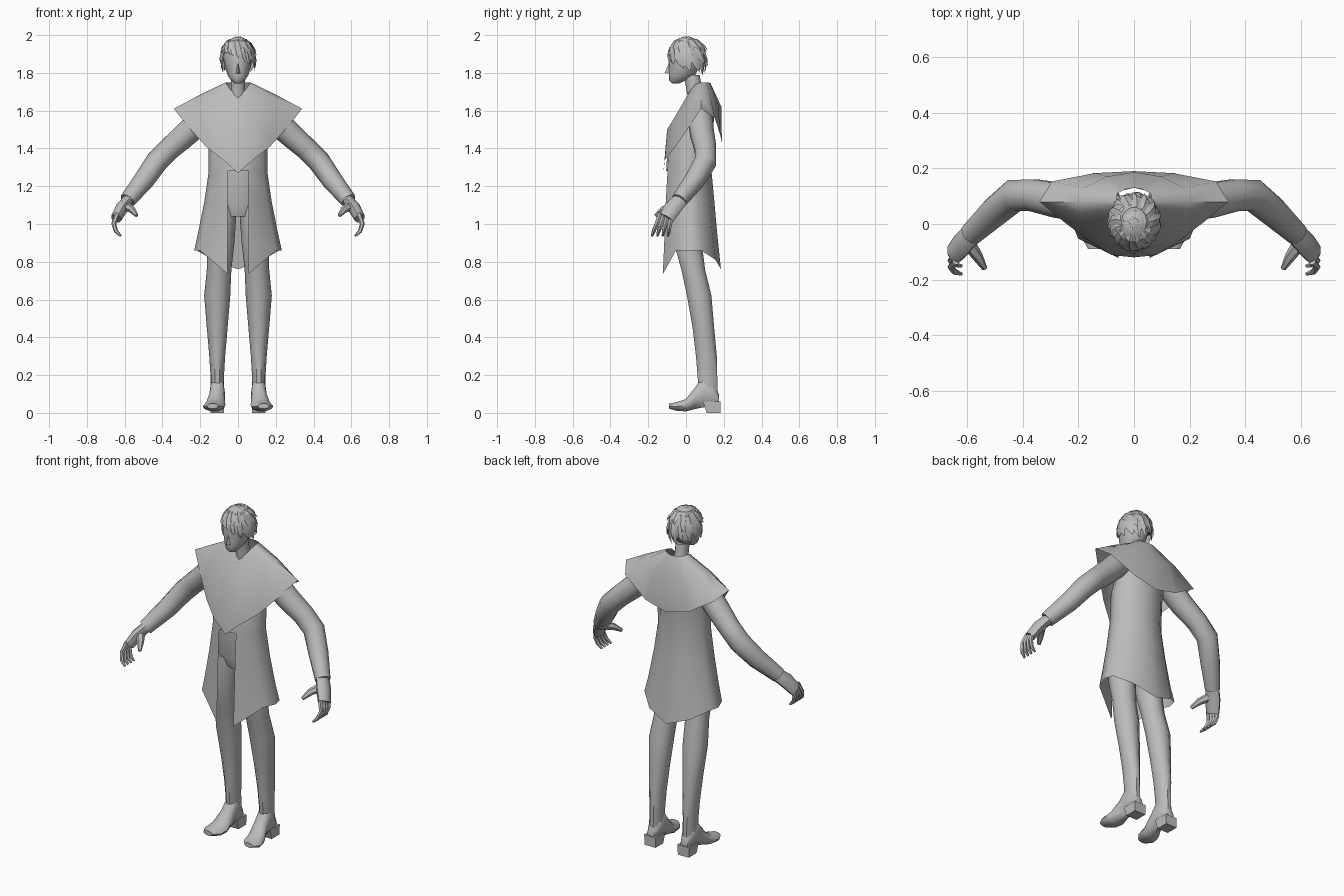
import bpy, bmesh, math, random
from mathutils import Vector

if "Cube" in bpy.data.objects:
    bpy.data.objects.remove(bpy.data.objects["Cube"])

random.seed(4)
grey = bpy.data.materials.new("plain_grey")
grey.diffuse_color = (0.5, 0.5, 0.5, 1)
grey.use_nodes = True
grey.node_tree.nodes["Principled BSDF"].inputs["Base Color"].default_value = grey.diffuse_color


def make(name, verts, faces, mirror=False, angle=45):
    """Mesh object with consistent normals, optional mirror across x."""
    bm = bmesh.new()
    vs = [bm.verts.new(v) for v in verts]
    for f in faces:
        bm.faces.new([vs[i] for i in f])
    bmesh.ops.recalc_face_normals(bm, faces=bm.faces)
    me = bpy.data.meshes.new(name)
    bm.to_mesh(me)
    bm.free()
    me.materials.append(grey)
    ob = bpy.data.objects.new(name, me)
    bpy.context.collection.objects.link(ob)
    if mirror:
        mod = ob.modifiers.new("mirror", 'MIRROR')
        mod.merge_threshold = 0.0005
    bpy.ops.object.select_all(action='DESELECT')
    ob.select_set(True)
    bpy.context.view_layer.objects.active = ob
    bpy.ops.object.shade_smooth_by_angle(angle=math.radians(angle))
    return ob


def loft(name, rings, mirror=False, angle=45):
    """Closed skin through rings of equal size."""
    n = len(rings[0])
    verts = [p for r in rings for p in r]
    faces = [(k * n + i, k * n + (i + 1) % n, (k + 1) * n + (i + 1) % n, (k + 1) * n + i)
             for k in range(len(rings) - 1) for i in range(n)]
    faces += [tuple(range(n)), tuple(range(len(verts) - n, len(verts)))]
    return make(name, verts, faces, mirror, angle)


def ellipse(c, u, v, n):
    return [Vector(c) + Vector(u) * math.cos(2 * math.pi * i / n)
            + Vector(v) * math.sin(2 * math.pi * i / n) for i in range(n)]


def column(name, rows, n=12, mirror=False):
    """Upright form from rows of (x, y, z, x radius, y radius)."""
    return loft(name, [ellipse((x, y, z), (rx, 0, 0), (0, ry, 0), n)
                       for x, y, z, rx, ry in rows], mirror)


def tube(name, pts, n=8, flat=1.0):
    """Mirrored limb through points of (x, y, z, radius)."""
    rings = []
    for i, p in enumerate(pts):
        a, b = pts[max(i - 1, 0)], pts[min(i + 1, len(pts) - 1)]
        t = (Vector(b[:3]) - Vector(a[:3])).normalized()
        u = t.cross(Vector((0, 1, 0))).normalized()
        rings.append(ellipse(p[:3], u * p[3] * flat, u.cross(t) * p[3], n))
    return loft(name, rings, True)


# Head, nose and neck
column("head", [(0, -.055, 1.745, .018, .02), (0, -.045, 1.76, .036, .045),
                (0, -.02, 1.79, .056, .072), (0, -.008, 1.84, .07, .085),
                (0, -.003, 1.89, .08, .092), (0, .002, 1.94, .076, .085),
                (0, .01, 1.98, .045, .05)], 14)
make("nose", [(0, -.09, 1.855), (-.014, -.088, 1.795), (.014, -.088, 1.795), (0, -.113, 1.80)],
     [(0, 1, 3), (0, 3, 2), (1, 2, 3), (0, 2, 1)])
column("neck", [(0, .06, 1.6, .06, .05), (0, .05, 1.68, .038, .042), (0, .03, 1.79, .036, .042)])


# Hair cap, lower at the nape than at the brow
def scalp(az, polar, k=1.0):
    s = math.sin(polar)
    return Vector((.088 * k * s * math.sin(az), .004 - .098 * k * s * math.cos(az),
                   1.88 + .112 * k * math.cos(polar)))


N = 16
caps = []
for step in range(1, 7):
    ring = []
    for i in range(N):
        az = 2 * math.pi * i / N
        ring.append(scalp(az, math.radians(88 - 22 * math.cos(az)) * step / 6))
    caps.append(ring)
loft("hair_cap", caps)

# Hair locks: pointed strips that follow the scalp and flick outward
verts, faces = [], []
for layer, (start, end, flare) in enumerate([(8, 80, 1.12), (35, 108, 1.13), (55, 128, 1.15)]):
    for i in range(13):
        az = 2 * math.pi * (i + .5 * layer) / 13 + random.uniform(-.1, .1)
        front, side = math.cos(az), math.sin(az)
        stop = end + random.uniform(-8, 8)
        if front > .4:
            stop = min(stop, 98 + 22 * side)
        k_tip = flare + .06 * max(side - front, 0) - .10 * max(front, 0)
        base = len(verts)
        for t, w, k in ((0, .12, 1.0), (.5, .30, 1.05), (.8, .2, (1.05 + k_tip) / 2)):
            pol = math.radians(start + (stop - start) * t)
            turn = az + .25 * t
            verts += [scalp(turn - w, pol, k - .02), scalp(turn, pol, k + .02),
                      scalp(turn + w, pol, k - .02)]
        verts.append(scalp(az + .35, math.radians(stop), k_tip))
        for r in (0, 3):
            for j in (0, 1):
                b = base + r + j
                faces.append((b, b + 1, b + 4, b + 3))
        faces += [(base + 6, base + 7, base + 9), (base + 7, base + 8, base + 9)]
make("hair_locks", verts, faces, angle=30)


def sheet(name, cols, skip=lambda c, r: False, angle=50):
    """Mirrored open cloth from columns of points."""
    n = len(cols[0])
    faces = [(c * n + r, c * n + r + 1, (c + 1) * n + r + 1, (c + 1) * n + r)
             for c in range(len(cols) - 1) for r in range(n - 1) if not skip(c, r)]
    return make(name, [p for col in cols for p in col], faces, True, angle)


# Shoulder mantle: collar, middle and edge points from front to back
sheet("mantle", [
    [(0, .01, 1.67), (0, -.10, 1.50), (0, -.12, 1.27)],
    [(.04, .025, 1.71), (.10, -.075, 1.54), (.08, -.112, 1.34)],
    [(.06, .05, 1.74), (.18, .0, 1.62), (.17, -.055, 1.41)],
    [(.063, .065, 1.745), (.20, .04, 1.665), (.255, .01, 1.505)],
    [(.065, .08, 1.75), (.20, .08, 1.685), (.34, .08, 1.61)],
    [(.06, .11, 1.75), (.18, .13, 1.67), (.295, .153, 1.56)],
    [(.03, .125, 1.747), (.10, .17, 1.635), (.14, .183, 1.465)],
    [(0, .13, 1.745), (0, .187, 1.62), (0, .19, 1.43)]])

# Long coat, split at the front below the waist, with pointed hem
rows = [(1.66, .09, .0, .13), (1.58, .15, -.03, .15), (1.45, .155, -.095, .14),
        (1.28, .155, -.105, .135), (1.12, .178, -.115, .15), (.95, .212, -.122, .165),
        (None, .232, -.132, .185)]
hem = [(0, .73), (20, .735), (60, .86), (90, .86), (110, .86), (145, .81), (180, .76)]
coat = []
for deg, hem_z in hem:
    a = math.radians(deg)
    col = []
    for z, rx, yf, yb in rows:
        x = .055 if deg == 20 else rx * math.sin(a)
        if deg == 180:
            x = 0
        col.append((x, (yf + yb) / 2 - (yb - yf) / 2 * math.cos(a), z or hem_z))
    coat.append(col)
sheet("coat", coat, lambda c, r: c == 0 and r >= 3)

# Trousers
column("hips", [(0, .02, 1.04, .10, .07), (0, .02, 1.1, .14, .09), (0, .02, 1.3, .14, .09)])
column("leg", [(.08, .02, 1.1, .075, .088), (.092, .01, .9, .073, .078),
               (.10, .038, .76, .065, .066), (.11, .07, .62, .069, .068),
               (.11, .092, .45, .055, .06), (.11, .108, .3, .042, .058),
               (.11, .113, .2, .036, .055), (.11, .12, .08, .036, .052)], 10, True)

# Shoes: sections from heel to toe (x, y, bottom, top, half width)
shoe = [(.11, .175, .03, .10, .024), (.11, .14, .03, .16, .04), (.11, .09, .025, .2, .04),
        (.112, .05, .018, .14, .043), (.122, .0, .006, .075, .055),
        (.13, -.05, .01, .058, .057), (.135, -.09, .022, .05, .03)]
loft("shoe", [ellipse((x, y, (b + t) / 2), (w, 0, 0), (0, 0, (t - b) / 2), 10)
              for x, y, b, t, w in shoe], True)
loft("shoe_heel", [[(.11 + sx * w, y0 if sy < 0 else .183, z)
                    for sx, sy in ((-1, -1), (1, -1), (1, 1), (-1, 1))]
                   for z, w, y0 in ((0, .036, .11), (.06, .038, .09))], True, 30)

# Arms, palms, fingers and thumbs
tube("arm", [(.14, .07, 1.61, .07), (.27, .085, 1.48, .066), (.36, .103, 1.40, .06),
             (.43, .103, 1.33, .06), (.50, .045, 1.23, .055), (.585, -.035, 1.125, .043)], 10)
tube("palm", [(.575, -.025, 1.135, .042), (.615, -.07, 1.085, .048), (.645, -.105, 1.03, .042)],
     8, .7)
for i, label in enumerate(("index", "middle", "ring", "little")):
    t = i / 3
    tube(label + "_finger", [(.64, -.135 + .062 * t, 1.055, .014),
                             (.658, -.155 + .07 * t, 1.0, .013),
                             (.645, -.172 + .08 * t, .96, .011),
                             (.62, -.18 + .085 * t, .937, .006)], 6)
tube("thumb", [(.595, -.07, 1.095, .026), (.56, -.12, 1.075, .019), (.537, -.16, 1.045, .01)], 6)
